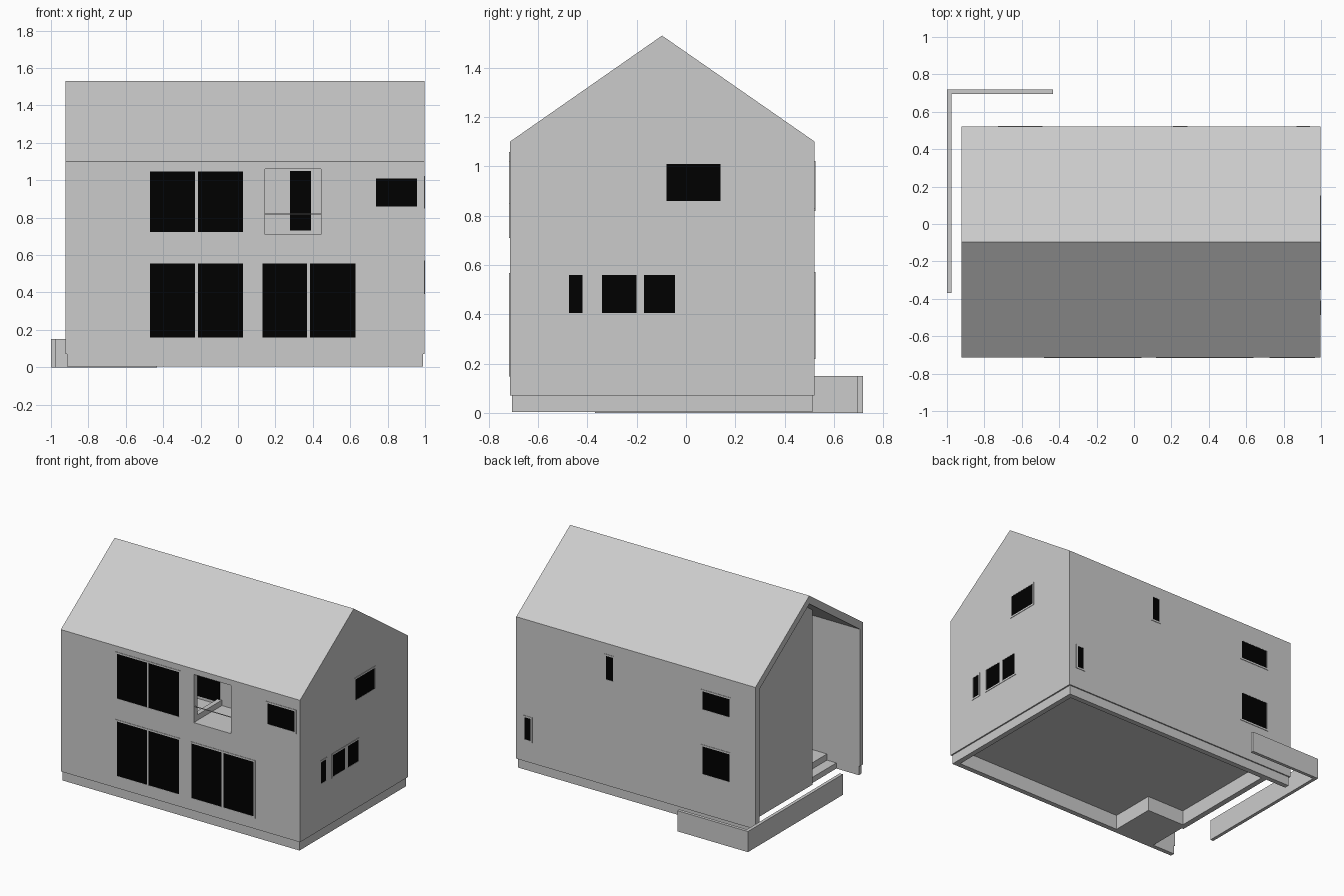
import bpy, bmesh
from mathutils import Vector

if "Cube" in bpy.data.objects:
    bpy.data.objects.remove(bpy.data.objects["Cube"])

black = bpy.data.materials.new("dark_glass")
black.diffuse_color = (0, 0, 0, 1)
black.use_nodes = True
black.node_tree.nodes["Principled BSDF"].inputs["Base Color"].default_value = black.diffuse_color


def prism(name, pts, axis, a, b):
    """Extrude a 2D outline: axis 'x' takes (y, z) points, axis 'z' takes (x, y) points."""
    place = (lambda p, t: (t, p[0], p[1])) if axis == 'x' else (lambda p, t: (p[0], p[1], t))
    bm = bmesh.new()
    face = bm.faces.new([bm.verts.new(place(p, a)) for p in pts])
    ext = bmesh.ops.extrude_face_region(bm, geom=[face])
    verts = [g for g in ext["geom"] if isinstance(g, bmesh.types.BMVert)]
    shift = Vector((b - a, 0, 0)) if axis == 'x' else Vector((0, 0, b - a))
    bmesh.ops.translate(bm, verts=verts, vec=shift)
    bmesh.ops.recalc_face_normals(bm, faces=bm.faces[:])
    me = bpy.data.meshes.new(name)
    bm.to_mesh(me)
    bm.free()
    ob = bpy.data.objects.new(name, me)
    bpy.context.collection.objects.link(ob)
    return ob


def box(name, x, y, z, mat=None):
    (x0, x1), (y0, y1), (z0, z1) = x, y, z
    ob = prism(name, [(x0, y0), (x1, y0), (x1, y1), (x0, y1)], 'z', z0, z1)
    if mat:
        ob.data.materials.append(mat)
    return ob


def cut(ob, cutter):
    m = ob.modifiers.new("cut", 'BOOLEAN')
    m.operation, m.solver, m.object = 'DIFFERENCE', 'EXACT', cutter
    bpy.context.view_layer.objects.active = ob
    bpy.ops.object.modifier_apply(modifier=m.name)
    bpy.data.objects.remove(cutter)


FRONT, BACK, LEFT, RIGHT, BASE = -0.714, 0.522, -0.923, 0.998, 0.07
PORCH, NICHE = -0.75, -0.38

# House body with pitched roof
gable = [(FRONT, BASE), (BACK, BASE), (BACK, 1.10), (-0.097, 1.53), (FRONT, 1.10)]
body = prism("house_body", gable, 'x', LEFT, RIGHT)


def under_roof(y):
    return 1.47 - 0.70 * abs(y + 0.097)


# Porch recess across the left gable, then the deeper entrance niche
cut(body, prism("porch_cutter", [(-0.675, -0.1), (0.478, -0.1), (0.478, under_roof(0.478)),
                                 (-0.097, 1.47), (-0.675, under_roof(-0.675))], 'x', -1.0, PORCH))
cut(body, prism("niche_cutter", [(-0.675, -0.1), (NICHE, -0.1), (NICHE, under_roof(NICHE)),
                                 (-0.675, under_roof(-0.675))], 'x', -0.85, -0.45))

# Balcony recess behind the front opening
cut(body, box("balcony_cutter", (-0.12, 0.46), (-0.67, -0.39), (0.71, 1.06)))
cut(body, box("opening_cutter", (0.145, 0.445), (-0.8, -0.6), (0.71, 1.06)))
for i, (a, b) in enumerate([(-0.10, 0.13), (0.278, 0.39)]):
    box(f"balcony_door_{i}", (a, b), (-0.395, -0.388), (0.73, 1.05), black)
box("balcony_rail", (0.145, 0.445), (-0.70, -0.696), (0.818, 0.823))
box("balcony_kerb", (0.11, 0.144), (-0.67, -0.39), (0.71, 0.75))

# Plinth ring, open underneath, with the floor slab above it
inner = [(-0.41, -0.67), (0.95, -0.67), (0.95, 0.475), (PORCH + 0.04, 0.475),
         (PORCH + 0.04, NICHE + 0.04), (-0.41, NICHE + 0.04)]
plinth = prism("plinth", [(-0.915, -0.706), (0.988, -0.706), (0.988, 0.513), (-0.915, 0.513),
                          (-0.915, 0.478), (PORCH, 0.478), (PORCH, NICHE), (-0.45, NICHE),
                          (-0.45, -0.675), (-0.915, -0.675)], 'z', 0.004, BASE)
cut(plinth, prism("plinth_cutter", inner, 'z', -0.1, 0.2))
cut(body, prism("floor_cutter", inner, 'z', 0.0, 0.11))

# Entrance steps
box("step_lower", (-0.735, -0.45), (-0.675, NICHE), (0.004, 0.045))
box("step_upper", (-0.66, -0.45), (-0.675, NICHE), (0.045, 0.09))

# Low garden wall
prism("garden_wall", [(-1, -0.37), (-0.976, -0.37), (-0.976, 0.695), (-0.433, 0.695),
                      (-0.433, 0.718), (-1, 0.718)], 'z', 0, 0.15)


# Windows: group frame with one or more dark panes
def window(name, side, panes, z0, z1):
    out = {'front': -1, 'back': 1, 'right': 1}[side]
    base = {'front': FRONT, 'back': BACK, 'right': RIGHT}[side]

    def bar(n, a, b, c, d, t, mat=None):
        depth = sorted((base - out * 0.01, base + out * t))
        if side == 'right':
            box(n, depth, (a, b), (c, d), mat)
        else:
            box(n, (a, b), depth, (c, d), mat)

    f, t = 0.012, 0.003
    lo, hi = panes[0][0], panes[-1][1]
    bar(name + "_head", lo - f, hi + f, z1, z1 + f, t)
    bar(name + "_sill", lo - f, hi + f, z0 - f, z0, t)
    posts = [(lo - f, lo), (hi, hi + f)] + [(p[1], q[0]) for p, q in zip(panes, panes[1:])]
    for i, (a, b) in enumerate(posts):
        bar(f"{name}_post_{i}", a, b, z0, z1, t)
    for i, (a, b) in enumerate(panes):
        bar(f"{name}_pane_{i}", a, b, z0, z1, 0.0015, black)


left_pair = [(-0.47, -0.23), (-0.215, 0.027)]
window("front_lower_left", 'front', left_pair, 0.16, 0.555)
window("front_lower_right", 'front', [(0.13, 0.37), (0.385, 0.627)], 0.16, 0.555)
window("front_upper_left", 'front', left_pair, 0.722, 1.046)
window("front_upper_small", 'front', [(0.737, 0.957)], 0.86, 1.01)
window("right_lower_slim", 'right', [(-0.475, -0.42)], 0.405, 0.56)
window("right_lower_pair", 'right', [(-0.34, -0.20), (-0.17, -0.045)], 0.405, 0.56)
window("right_upper", 'right', [(-0.08, 0.14)], 0.86, 1.01)
window("back_upper_wide", 'back', [(-0.715, -0.50)], 0.83, 0.96)
window("back_lower_wide", 'back', [(-0.715, -0.50)], 0.36, 0.56)
window("back_upper_slim", 'back', [(0.22, 0.275)], 0.84, 1.01)
window("back_lower_slim", 'back', [(0.88, 0.93)], 0.23, 0.39)
